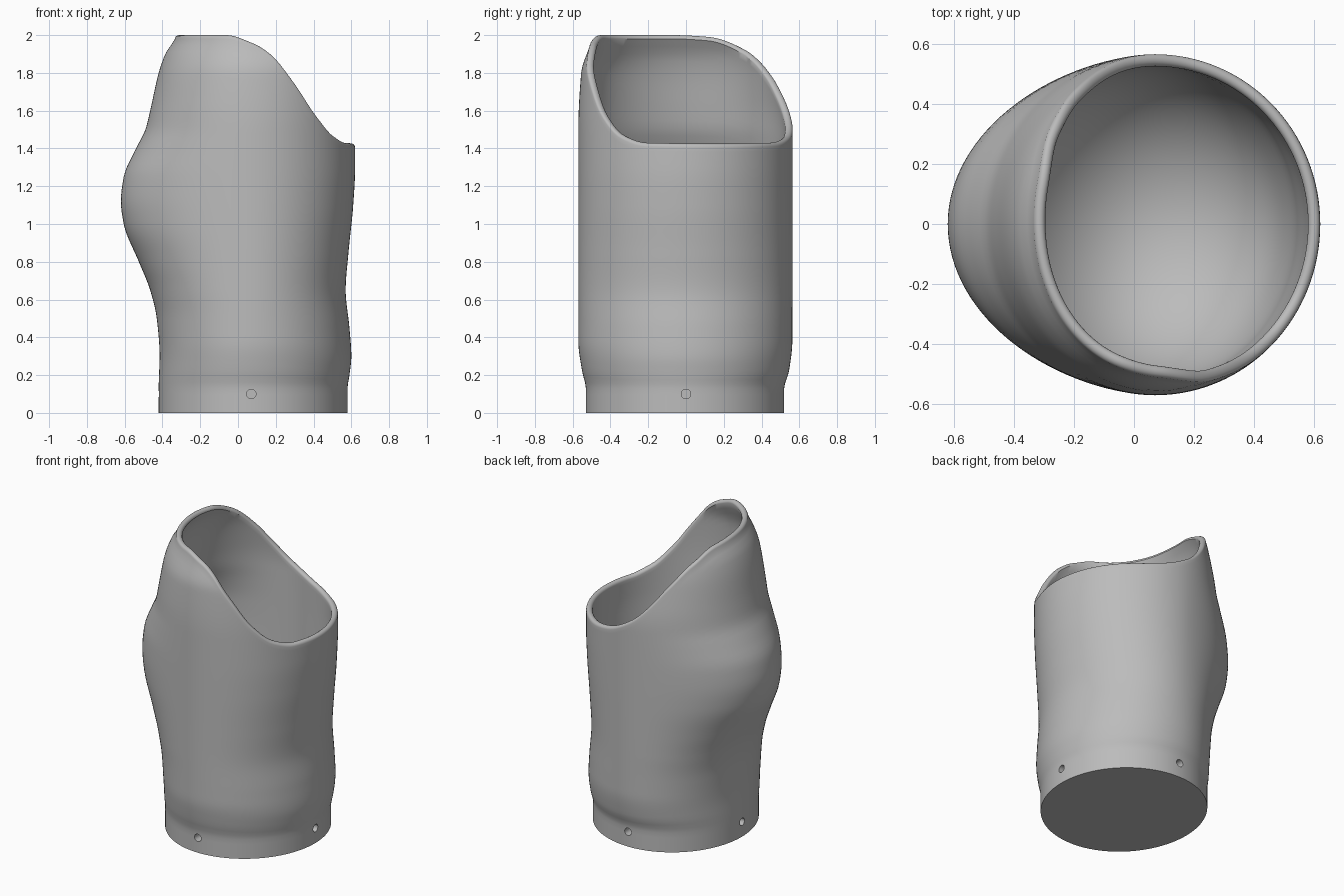
import bpy, bmesh, math
from mathutils import Vector

cube = bpy.data.objects.get("Cube")
if cube:
    bpy.data.objects.remove(cube, do_unlink=True)

CENTRE, WALL, SEGMENTS = 0.07, 0.04, 128
COLLAR, BOWL_TOP, BOWL_DEPTH = 0.13, 0.8, 0.5

# Side profiles: height, distance from the x or y axis
LEFT = [(0, .42), (.13, .42), (.3, .415), (.5, .43), (.65, .465), (.8, .525), (1, .605),
        (1.12, .62), (1.25, .605), (1.4, .54), (1.5, .49), (1.6, .465), (1.8, .42), (1.9, .385), (2, .33)]
RIGHT = [(0, .58), (.13, .58), (.2, .59), (.3, .6), (.45, .59), (.65, .57), (.85, .585),
         (1.1, .61), (1.3, .62), (2, .61)]
FRONT = [(0, .53), (.13, .53), (.22, .55), (.38, .57), (1.5, .57), (1.8, .555), (2, .5)]
BACK = [(0, .52), (.13, .52), (.22, .545), (.38, .563), (1.5, .565), (1.8, .53), (2, .49)]
# Rim height by angle in degrees
RIM = [(-110, 2), (-90, 1.96), (-79, 1.9), (-65, 1.75), (-51, 1.58), (-37, 1.47), (-22, 1.43),
       (20, 1.425), (55, 1.43), (75, 1.46), (95, 1.55), (110, 1.68), (120, 1.78), (140, 1.92),
       (165, 1.99), (190, 2), (250, 2)]


def curve(points, u):
    """Smooth monotone interpolation through a list of pairs."""
    u = min(max(u, points[0][0]), points[-1][0])
    k = next(i for i in range(len(points) - 1) if u <= points[i + 1][0])

    def chord(i):
        (a, b), (c, d) = points[i], points[i + 1]
        return (d - b) / (c - a)

    def slope(i):
        if i == 0 or i == len(points) - 1:
            return 0
        p, q = chord(i - 1), chord(i)
        return 2 * p * q / (p + q) if p * q > 0 else 0

    (a, b), (c, d) = points[k], points[k + 1]
    h, t = c - a, (u - a) / (c - a)
    s = t * t * (3 - 2 * t)
    return b + (d - b) * s + h * t * (1 - t) * (slope(k) * (1 - t) - slope(k + 1) * t)


def section(angle, z, inset=0.0, scale=1.0):
    """Horizontal position on the egg-shaped cross-section at height z."""
    c, s = math.cos(angle), math.sin(angle)
    if c < 0:
        width = curve(LEFT, z) + CENTRE
        power = 1 + 0.9 * max(0, width - 0.53)
        x = -(width - inset) * abs(c) ** power
    else:
        x = (curve(RIGHT, z) - CENTRE - inset) * c
    y = (curve(BACK if s > 0 else FRONT, z) - inset) * s
    return CENTRE + x * scale, y * scale


def wall_path(angle):
    """Points up the outside, over the rim, and down into the bowl."""
    degrees = (math.degrees(angle) + 110) % 360 - 110
    rim = curve(RIM, degrees) - WALL / 2
    path = []

    def add(z, inset=0.0, scale=1.0, section_z=None):
        path.append((*section(angle, z if section_z is None else section_z, inset, scale), z))

    for i in range(4):
        add(COLLAR * i / 4)
    for i in range(56):
        add(COLLAR + (rim - COLLAR) * i / 56)
    for i in range(9):
        a = math.pi * i / 8
        add(rim + WALL / 2 * math.sin(a), WALL / 2 * (1 - math.cos(a)), 1, rim)
    for i in range(1, 30):
        add(rim + (BOWL_TOP - rim) * i / 30, WALL)
    for i in range(16):
        a = math.pi / 2 * i / 16
        add(BOWL_TOP - BOWL_DEPTH * math.sin(a), WALL, math.cos(a))
    return path


# Socket shell
bm = bmesh.new()
columns = [[bm.verts.new(p) for p in wall_path(math.tau * i / SEGMENTS)] for i in range(SEGMENTS)]
pole = bm.verts.new((CENTRE, 0, BOWL_TOP - BOWL_DEPTH))
for i, col in enumerate(columns):
    nxt = columns[(i + 1) % SEGMENTS]
    for j in range(len(col) - 1):
        bm.faces.new((col[j], nxt[j], nxt[j + 1], col[j + 1]))
    bm.faces.new((col[-1], nxt[-1], pole))
bm.faces.new([col[0] for col in reversed(columns)])
bmesh.ops.recalc_face_normals(bm, faces=bm.faces)
mesh = bpy.data.meshes.new("socket_shell")
bm.to_mesh(mesh)
bm.free()
shell = bpy.data.objects.new("socket_shell", mesh)
bpy.context.collection.objects.link(shell)

# Plain grey material
grey = bpy.data.materials.new("plain_grey")
grey.use_nodes = True
colour = (0.5, 0.5, 0.5, 1)
grey.diffuse_color = colour
grey.node_tree.nodes["Principled BSDF"].inputs["Base Color"].default_value = colour
mesh.materials.append(grey)

# Four screw holes around the collar
bm = bmesh.new()
for i in range(4):
    angle = math.pi / 2 * i
    x, y = section(angle, 0.1)
    direction = Vector((math.cos(angle), math.sin(angle), 0))
    turn = direction.to_track_quat('Z', 'Y').to_matrix().to_4x4()
    turn.translation = (x, y, 0.1)
    bmesh.ops.create_cone(bm, cap_ends=True, segments=24, radius1=0.025, radius2=0.025,
                          depth=0.12, matrix=turn)
cutter_mesh = bpy.data.meshes.new("hole_cutter")
bm.to_mesh(cutter_mesh)
bm.free()
cutter_mesh.materials.append(grey)
cutter = bpy.data.objects.new("hole_cutter", cutter_mesh)
bpy.context.collection.objects.link(cutter)
cutter.hide_render = True

bpy.ops.object.select_all(action='DESELECT')
shell.select_set(True)
bpy.context.view_layer.objects.active = shell
holes = shell.modifiers.new("screw_holes", 'BOOLEAN')
holes.operation, holes.solver, holes.object = 'DIFFERENCE', 'EXACT', cutter
bpy.ops.object.modifier_apply(modifier=holes.name)
bpy.data.objects.remove(cutter, do_unlink=True)
bpy.ops.object.shade_smooth_by_angle(angle=math.radians(35))
